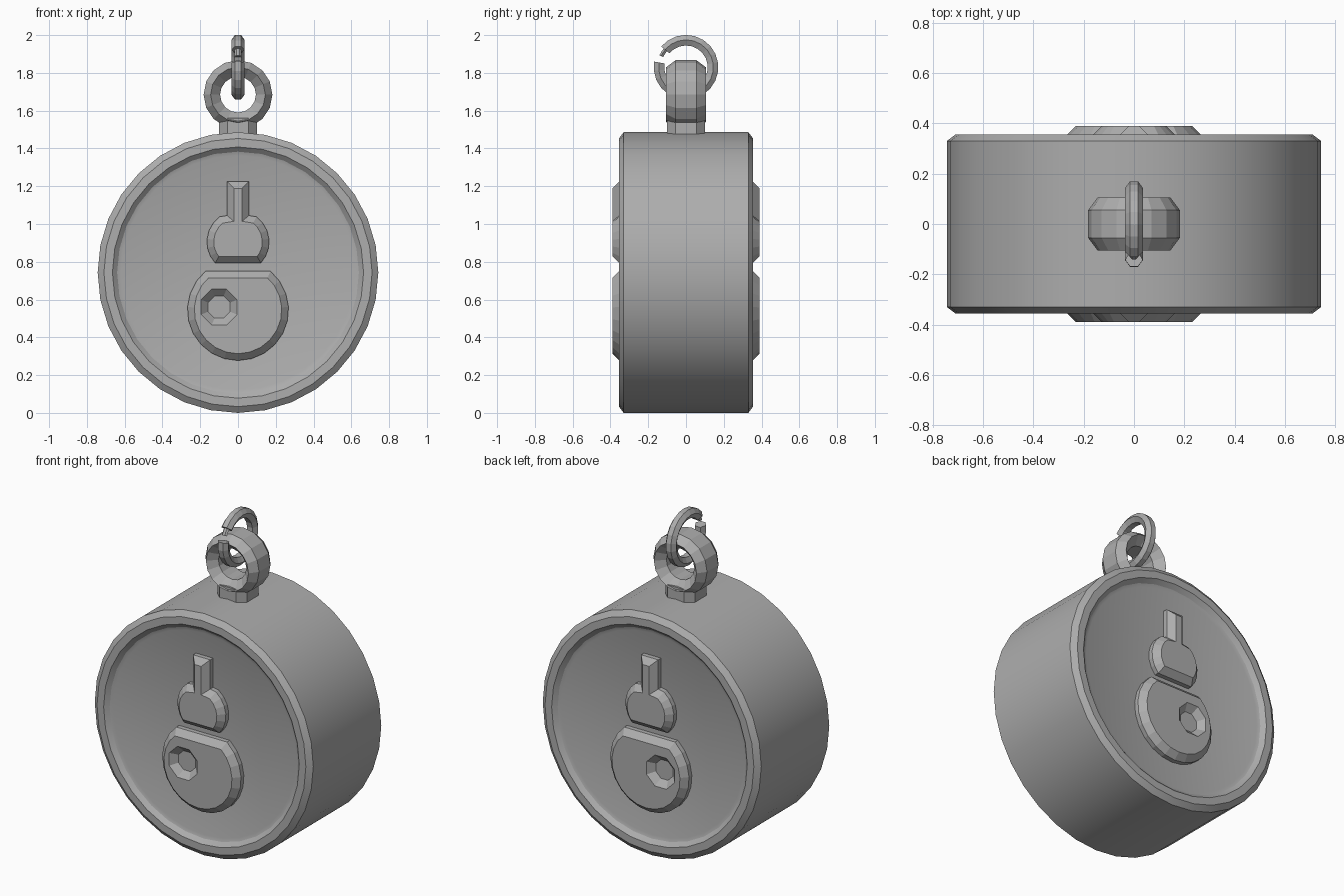
import bpy, bmesh, math
from mathutils import Vector

if "Cube" in bpy.data.objects:
    bpy.data.objects.remove(bpy.data.objects["Cube"])

steel = bpy.data.materials.new("grey_metal")
steel.diffuse_color = (0.42, 0.42, 0.42, 1)
steel.use_nodes = True
steel.node_tree.nodes["Principled BSDF"].inputs["Base Color"].default_value = steel.diffuse_color


def finish(bm, name, smooth=None):
    bmesh.ops.recalc_face_normals(bm, faces=bm.faces[:])
    mesh = bpy.data.meshes.new(name)
    bm.to_mesh(mesh)
    bm.free()
    mesh.materials.append(steel)
    ob = bpy.data.objects.new(name, mesh)
    bpy.context.collection.objects.link(ob)
    if smooth:
        bpy.ops.object.select_all(action='DESELECT')
        bpy.context.view_layer.objects.active = ob
        ob.select_set(True)
        bpy.ops.object.shade_smooth_by_angle(angle=math.radians(smooth))
    return ob


def sweep(name, rings, place, closed_section, closed_path=True, smooth=None):
    """Loft a list of (angle, [(radius, offset)...]) rings; place maps them to 3D."""
    bm = bmesh.new()
    loops = [[bm.verts.new(place(a, r, o)) for r, o in sec] for a, sec in rings]
    n = len(loops[0])
    for i in range(len(loops) - (0 if closed_path else 1)):
        p, q = loops[i], loops[(i + 1) % len(loops)]
        for k in range(n if closed_section else n - 1):
            m = (k + 1) % n
            bm.faces.new((p[k], p[m], q[m], q[k]))
    if not closed_section:      # flat discs at both ends of the profile
        bm.faces.new([l[0] for l in loops])
        bm.faces.new([l[-1] for l in loops])
    elif not closed_path:       # caps of an open ring
        bm.faces.new(loops[0])
        bm.faces.new(loops[-1])
    return finish(bm, name, smooth)


def around_y(cz):
    return lambda a, r, o: Vector((r * math.sin(a), o, cz - r * math.cos(a)))


def around_x(cz):
    return lambda a, r, o: Vector((o, r * math.cos(a), cz + r * math.sin(a)))


def turns(n, section):
    return [(2 * math.pi * i / n, section) for i in range(n)]


# Drum body with chamfered rims and recessed faces
half = [(0.62, 0.325), (0.64, 0.332), (0.665, 0.355), (0.71, 0.355), (0.743, 0.33)]
profile = half + [(r, -y) for r, y in reversed(half)]
sweep("body", turns(32, profile), around_y(0.743), False, smooth=20)

# Hanging loop, bevelled on all edges
loop = [(0.182, 0.055), (0.145, 0.105), (0.095, 0.055)]
loop += [(r, -y) for r, y in reversed(loop)]
sweep("hanging_loop", turns(16, loop), around_y(1.685), True)

# Neck joining the loop to the body
bm = bmesh.new()
a, b = 0.1, 0.055
octagon = [(a, b), (b, a), (-b, a), (-a, b), (-a, -b), (-b, -a), (b, -a), (a, -b)]
base = bm.faces.new([bm.verts.new((x, y, 1.45)) for x, y in octagon])
top = bmesh.ops.extrude_face_region(bm, geom=[base])
bmesh.ops.translate(bm, vec=(0, 0, 0.11),
                    verts=[v for v in top['geom'] if isinstance(v, bmesh.types.BMVert)])
bm.faces.new([v for v in base.verts]) if not base.is_valid else None
finish(bm, "loop_neck")

# Split ring through the loop
link = [(0.171, 0.016), (0.145, 0.035), (0.115, 0.018)]
link += [(r, -x) for r, x in reversed(link)]
thin = [(0.143 + (r - 0.143) * 0.4, x * 0.5) for r, x in link]
first, last = math.radians(170), math.radians(500)
arc = [(first + (last - first) * i / 20, link) for i in range(21)]
sweep("split_ring", arc, around_x(1.83), True, closed_path=False)
tip = [(math.radians(d), thin) for d in (138, 148, 156)]
sweep("split_ring_tip", tip, around_x(1.83), True, closed_path=False)


def raised_shape(name, outline, side):
    """Bevelled plate standing on the drum face; side is -1 front, 1 back."""
    bm = bmesh.new()
    low = [bm.verts.new((x, side * 0.315, z)) for x, z in outline]
    high = [bm.verts.new((x, side * 0.353, z)) for x, z in outline]
    n = len(outline)
    bm.faces.new(low)
    face = bm.faces.new(high)
    for i in range(n):
        j = (i + 1) % n
        bm.faces.new((low[i], low[j], high[j], high[i]))
    bmesh.ops.recalc_face_normals(bm, faces=bm.faces[:])
    bmesh.ops.inset_region(bm, faces=[face], thickness=0.036, depth=0.036,
                           use_even_offset=True)
    return finish(bm, name)


def arc_points(cz, r, start, end, n):
    """Arc measured clockwise from straight up, in degrees."""
    steps = [math.radians(start + (end - start) * i / n) for i in range(n + 1)]
    return [(r * math.sin(t), cz + r * math.cos(t)) for t in steps]


disc = arc_points(0.545, 0.268, 40, 320, 18)
right = [(0.058, 1.225), (0.058, 1.045)] + arc_points(0.905, 0.165, 36, 133, 6)
keyhole = right + [(-x, z) for x, z in reversed(right)]

for side, label in ((-1, "front"), (1, "back")):
    raised_shape(label + "_upper_emblem", keyhole, side)
    plate = raised_shape(label + "_lower_emblem", disc, side)

    # Tapered octagonal dimple cut into the lower emblem
    bm = bmesh.new()
    ends = []
    for r, y in ((0.063, 0.352), (0.115, 0.40)):
        ends.append([bm.verts.new((-0.1 + r * math.cos(t), side * y, 0.56 + r * math.sin(t)))
                     for t in (math.pi * (i + 0.5) / 4 for i in range(8))])
    for e in ends:
        bm.faces.new(e)
    for i in range(8):
        j = (i + 1) % 8
        bm.faces.new((ends[0][i], ends[0][j], ends[1][j], ends[1][i]))
    cutter = finish(bm, label + "_dimple_cutter")
    cutter.hide_render = True
    mod = plate.modifiers.new("dimple", 'BOOLEAN')
    mod.operation = 'DIFFERENCE'
    mod.solver = 'EXACT'
    mod.object = cutter
    bpy.context.view_layer.objects.active = plate
    bpy.ops.object.modifier_apply(modifier="dimple")
    bpy.data.objects.remove(cutter)
